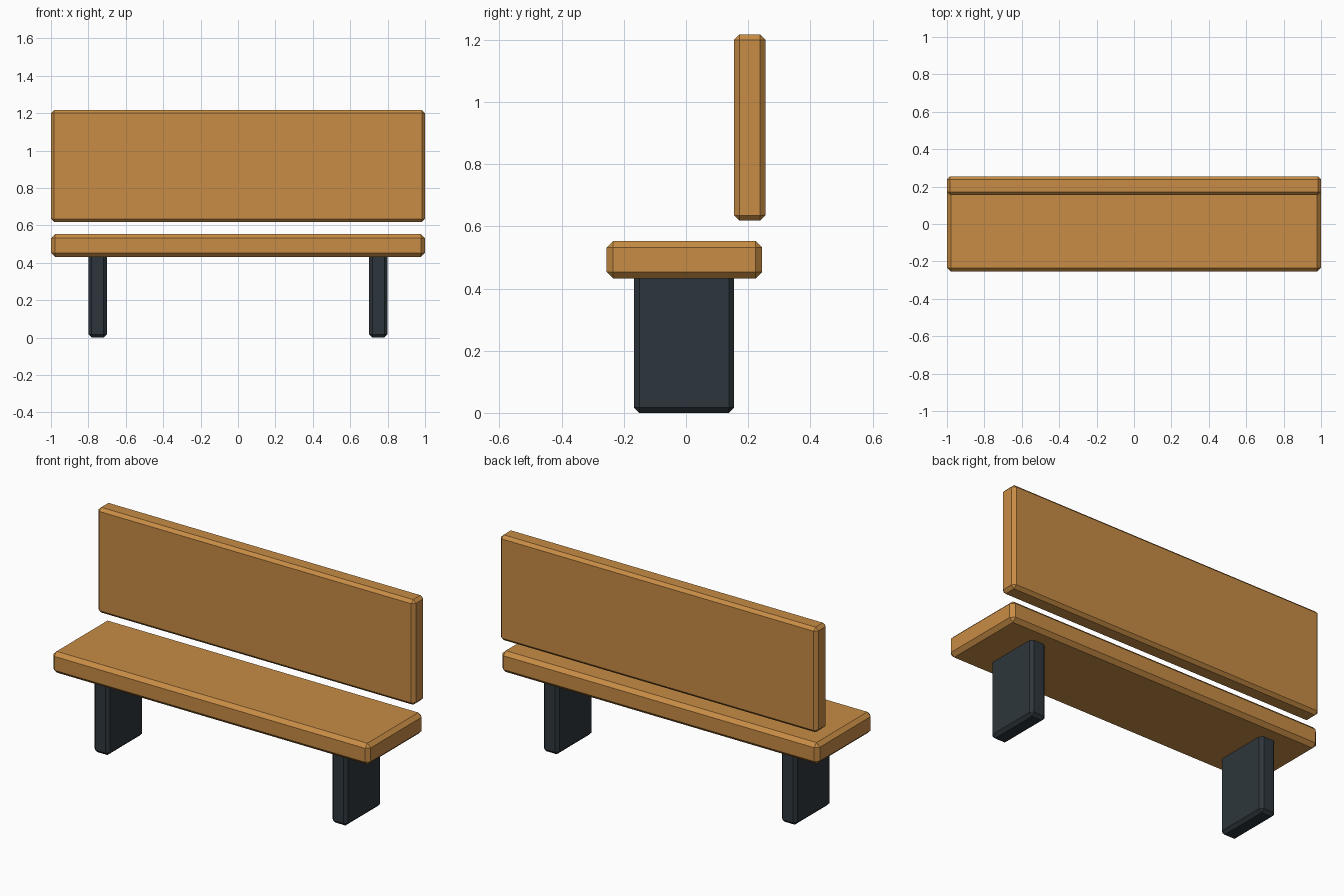
import bpy
import bmesh

cube = bpy.data.objects.get("Cube")
if cube:
    bpy.data.objects.remove(cube, do_unlink=True)


def make_material(name, rgb):
    mat = bpy.data.materials.new(name)
    mat.use_nodes = True
    color = (*rgb, 1.0)
    mat.diffuse_color = color
    bsdf = next(n for n in mat.node_tree.nodes if n.type == "BSDF_PRINCIPLED")
    bsdf.inputs["Base Color"].default_value = color
    return mat


def chamfered_box(name, low, high, chamfer, mat):
    """Box between two corners with flat chamfered edges."""
    bm = bmesh.new()
    bmesh.ops.create_cube(bm, size=1.0)
    for v in bm.verts:
        v.co = [l + (c + 0.5) * (h - l) for l, h, c in zip(low, high, v.co)]
    bmesh.ops.bevel(bm, geom=bm.edges[:], offset=chamfer, segments=1,
                    profile=0.5, affect="EDGES")
    bmesh.ops.recalc_face_normals(bm, faces=bm.faces[:])
    mesh = bpy.data.meshes.new(name)
    bm.to_mesh(mesh)
    bm.free()
    mesh.materials.append(mat)
    obj = bpy.data.objects.new(name, mesh)
    bpy.context.collection.objects.link(obj)
    return obj


wood = make_material("warm wood", (0.578, 0.265, 0.059))
metal = make_material("dark slate", (0.027, 0.037, 0.045))

# Seat plank and floating backrest
chamfered_box("seat", (-1, -0.255, 0.432), (1, 0.245, 0.553), 0.021, wood)
chamfered_box("backrest", (-1, 0.155, 0.618), (1, 0.255, 1.217), 0.017, wood)

# Slab legs, reaching slightly into the seat
for side, x in (("left", 0.75), ("right", -0.75)):
    chamfered_box(side + "_leg", (x - 0.049, -0.167, 0), (x + 0.049, 0.155, 0.46),
                  0.017, metal)
